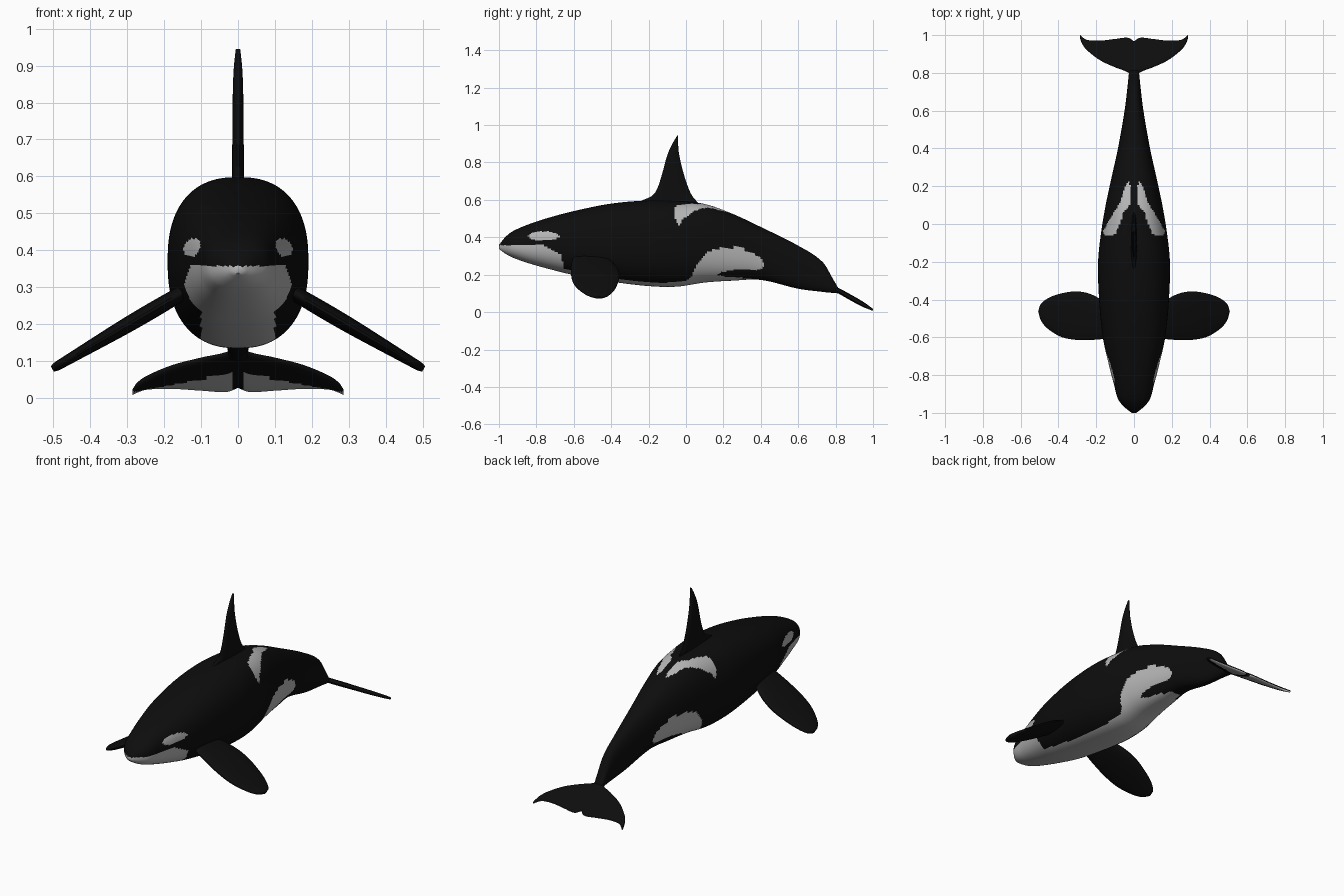
import bpy, bmesh, math
from mathutils import Vector

if "Cube" in bpy.data.objects:
    bpy.data.objects.remove(bpy.data.objects["Cube"])


def material(name, rgb):
    m = bpy.data.materials.new(name)
    m.diffuse_color = (*rgb, 1)
    m.use_nodes = True
    m.node_tree.nodes["Principled BSDF"].inputs["Base Color"].default_value = m.diffuse_color
    return m


BLACK = material("black skin", (0.004, 0.004, 0.004))
PALE = material("pale skin", (0.47, 0.47, 0.47))


def sample(table, t):
    """Smooth interpolation of rows (t, v1, v2, ...)."""
    n = len(table)
    i = 0
    while i < n - 2 and t > table[i + 1][0]:
        i += 1

    def slope(k, c):
        lo, hi = max(k - 1, 0), min(k + 1, n - 1)
        return (table[hi][c] - table[lo][c]) / (table[hi][0] - table[lo][0])

    h = table[i + 1][0] - table[i][0]
    u = (t - table[i][0]) / h
    out = []
    for c in range(1, len(table[0])):
        a, b = table[i][c], table[i + 1][c]
        out.append((2*u**3 - 3*u*u + 1) * a + (u**3 - 2*u*u + u) * h * slope(i, c)
                   + (3*u*u - 2*u**3) * b + (u**3 - u*u) * h * slope(i + 1, c))
    return out


def steps(table, count):
    a, b = table[0][0], table[-1][0]
    return [a + (b - a) * i / count for i in range(count + 1)]


def loft(name, rings, sides, power, rule=None):
    """Skin rounded sections given as (centre, half axis, half axis)."""
    bm = bmesh.new()
    e = 2 / power
    loops = []
    for c, a, b in rings:
        loop = []
        for k in range(sides):
            t = 2 * math.pi * (k + 0.5) / sides
            u, v = math.cos(t), math.sin(t)
            p = c + a * math.copysign(abs(u)**e, u) + b * math.copysign(abs(v)**e, v)
            loop.append(bm.verts.new(p))
        loops.append(loop)
    for l0, l1 in zip(loops, loops[1:]):
        for k in range(sides):
            j = (k + 1) % sides
            bm.faces.new((l0[k], l0[j], l1[j], l1[k]))
    bm.faces.new(loops[0])
    bm.faces.new(loops[-1])
    bmesh.ops.recalc_face_normals(bm, faces=bm.faces)
    if rule:
        for f in bm.faces:
            f.material_index = int(rule(f.calc_center_median(), f.normal))
    me = bpy.data.meshes.new(name)
    bm.to_mesh(me)
    bm.free()
    me.materials.append(BLACK)
    me.materials.append(PALE)
    ob = bpy.data.objects.new(name, me)
    bpy.context.collection.objects.link(ob)
    bpy.ops.object.select_all(action='DESELECT')
    ob.select_set(True)
    bpy.context.view_layer.objects.active = ob
    bpy.ops.object.shade_smooth_by_angle(angle=math.radians(50))
    return ob


def inside(x, y, poly):
    hit = False
    for (x0, y0), (x1, y1) in zip(poly, poly[1:] + poly[:1]):
        if (y0 > y) != (y1 > y) and x < x0 + (x1 - x0) * (y - y0) / (y1 - y0):
            hit = not hit
    return hit


# Body: y, top z, bottom z, half width
BODY = [(-1.0, .358, .338, .012), (-.97, .397, .315, .05), (-.93, .43, .293, .083),
        (-.85, .466, .264, .106), (-.75, .50, .235, .132), (-.6, .54, .198, .165),
        (-.4, .58, .163, .185), (-.2, .597, .139, .19), (-.05, .594, .136, .175),
        (.1, .578, .158, .15), (.25, .525, .168, .118), (.4, .455, .172, .085),
        (.6, .355, .125, .05), (.73, .268, .108, .034), (.79, .17, .102, .028),
        (.82, .118, .1, .024)]

# Marking outlines: side view (y, z), and seen from above (|x|, y)
CHIN = [(-1.1, .357), (-.76, .357), (-.67, .31), (-.65, .23), (-.6, .2), (-.6, 0), (-1.1, 0)]
FLANK = [(-.02, .15), (.03, .19), (.06, .26), (.12, .325), (.2, .348), (.29, .345),
         (.4, .295), (.42, .25), (.4, .225), (.28, .23), (.19, .215), (.17, .2),
         (.21, .19), (.3, .185), (.3, .1), (-.02, .1)]
SADDLE = [(.165, -.04), (.15, -.065), (.1, -.055), (.075, 0), (.055, .06), (.015, .11),
          (.015, .2), (.03, .225), (.05, .19), (.075, .11), (.12, .04)]


def body_marks(c, n):
    x, y, z = abs(c.x), c.y, c.z
    eye = ((y + .76) / .083)**2 + ((z - .406) / .025)**2 < 1
    belly = z < .25 and -.65 < y < .36 and x < min(.1, .1 - .2 * (y - .02))
    saddle = z > .44 and inside(x, y, SADDLE)
    return eye or belly or saddle or inside(y, z, CHIN) or inside(y, z, FLANK)


rings = []
for y in steps(BODY, 190):
    top, bottom, w = sample(BODY, y)
    rings.append((Vector((0, y, (top + bottom) / 2)), Vector((w, 0, 0)),
                  Vector((0, 0, (top - bottom) / 2))))
loft("body", rings, 112, 2.45, body_marks)

# Dorsal fin: z, leading y, trailing y, half thickness
DORSAL = [(.54, -.30, .085, .016), (.59, -.25, .06, .016), (.62, -.185, .035, .016),
          (.66, -.155, .015, .016), (.74, -.128, -.012, .015), (.84, -.1, -.036, .014),
          (.9, -.073, -.042, .011), (.945, -.046, -.042, .006)]
rings = []
for z in steps(DORSAL, 40):
    a, b, t = sample(DORSAL, z)
    rings.append((Vector((0, (a + b) / 2, z)), Vector((0, (b - a) / 2, 0)), Vector((t, 0, 0))))
loft("dorsal_fin", rings, 24, 2)

# Pectoral fins: x, leading y, trailing y, half thickness; sloping down outwards
PECTORAL = [(.12, -.6, -.42, .02), (.17, -.61, -.4, .021), (.24, -.615, -.367, .022),
            (.31, -.614, -.356, .021), (.38, -.6, -.366, .018), (.44, -.567, -.385, .015),
            (.48, -.53, -.41, .013), (.498, -.495, -.433, .011), (.503, -.47, -.455, .008)]
rings = []
for x in steps(PECTORAL, 50):
    a, b, t = sample(PECTORAL, x)
    rings.append((Vector((x, (a + b) / 2, .285 - .585 * (x - .15))),
                  Vector((0, (b - a) / 2, 0)), Vector((.5, 0, .87)) * t))
fin = loft("pectoral_fins", rings, 24, 2.2)
fin.modifiers.new("mirror", 'MIRROR')

# Tail flukes: |x|, leading y, trailing y, half thickness; sloping down backwards
FLUKE = [(0, .77, .966, .014), (.03, .802, .985, .014), (.1, .83, .979, .013),
         (.18, .868, .97, .012), (.25, .922, .974, .01), (.275, .955, .99, .008),
         (.286, .985, 1.0, .006)]


def fluke_marks(c, n):
    x = abs(c.x)
    return n.z < -.3 and x > .014 and c.y > .862 + .4 * x


rings = []
for i in range(-60, 61):
    x = .286 * i / 60
    a, b, t = sample(FLUKE, abs(x))
    m, h = (a + b) / 2, (b - a) / 2
    rings.append((Vector((x, m, .123 - .56 * (m - .8))), Vector((0, h, -.56 * h)),
                  Vector((0, .45, .89)) * t))
loft("tail_flukes", rings, 48, 2.6, fluke_marks)
